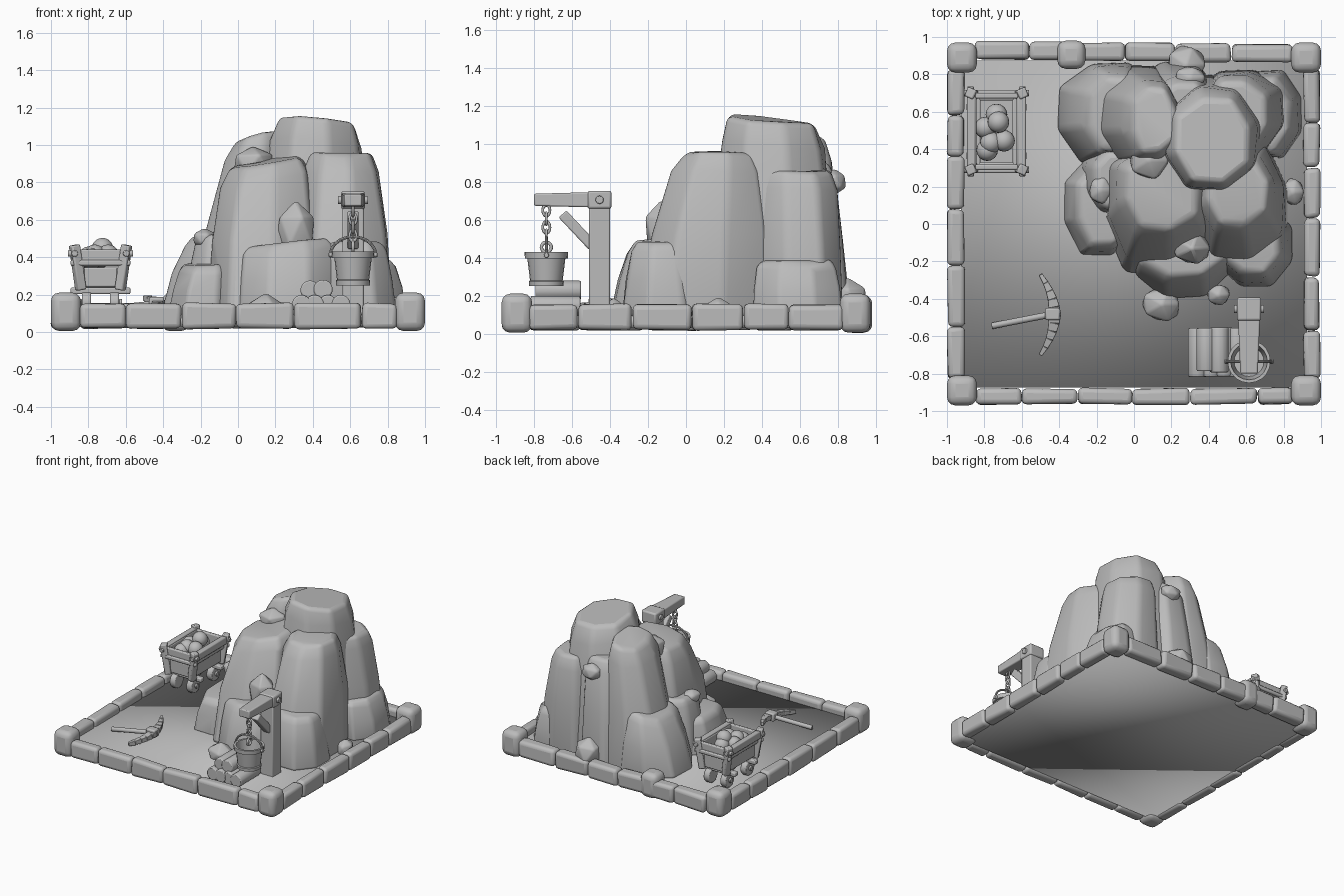
import bpy, bmesh, math, random
from mathutils import Vector

random.seed(4)
if bpy.data.objects.get("Cube"):
    bpy.data.objects.remove(bpy.data.objects["Cube"])

grey = bpy.data.materials.new("stone grey")
grey.use_nodes = True
grey.diffuse_color = (0.5, 0.5, 0.5, 1)
grey.node_tree.nodes["Principled BSDF"].inputs["Base Color"].default_value = (0.5, 0.5, 0.5, 1)
FLOOR = 0.095


def finish(ob, name, bevel=0, segments=2, angle=40):
    """Name, colour, bevel and smooth an object."""
    ob.name = name
    ob.data.materials.clear()
    ob.data.materials.append(grey)
    if bevel:
        mod = ob.modifiers.new("bevel", 'BEVEL')
        mod.width, mod.segments, mod.angle_limit = bevel, segments, math.radians(25)
    bpy.ops.object.select_all(action='DESELECT')
    ob.select_set(True)
    bpy.context.view_layer.objects.active = ob
    bpy.ops.object.shade_smooth_by_angle(angle=math.radians(angle))
    return ob


def from_bmesh(bm, name, **kw):
    bmesh.ops.recalc_face_normals(bm, faces=bm.faces)
    mesh = bpy.data.meshes.new(name)
    bm.to_mesh(mesh)
    bm.free()
    ob = bpy.data.objects.new(name, mesh)
    bpy.context.collection.objects.link(ob)
    return finish(ob, name, **kw)


def box(name, centre, size, bevel=0.01, jitter=0, **kw):
    bm = bmesh.new()
    bmesh.ops.create_cube(bm, size=1)
    for v in bm.verts:
        v.co = Vector(c + s * p + random.uniform(-jitter, jitter)
                      for c, s, p in zip(centre, size, v.co))
    return from_bmesh(bm, name, bevel=bevel, **kw)


def beam(name, a, b, size, end_scale=1, bevel=0.008):
    """Square timber from a to b."""
    a, b = Vector(a), Vector(b)
    turn = (b - a).to_track_quat('Z', 'Y')
    bm = bmesh.new()
    bmesh.ops.create_cube(bm, size=1)
    for v in bm.verts:
        k = end_scale if v.co.z > 0 else 1
        v.co = (b if v.co.z > 0 else a) + turn @ Vector((v.co.x * size[0] * k, v.co.y * size[1] * k, 0))
    return from_bmesh(bm, name, bevel=bevel)


def rod(name, a, b, r, sides=16, bevel=0.004):
    a, b = Vector(a), Vector(b)
    bpy.ops.mesh.primitive_cylinder_add(vertices=sides, radius=r, depth=(b - a).length, location=(a + b) / 2)
    ob = bpy.context.object
    ob.rotation_euler = (b - a).to_track_quat('Z', 'Y').to_euler()
    return finish(ob, name, bevel)


def torus(name, loc, rot, r, thick, stretch=1):
    bpy.ops.mesh.primitive_torus_add(location=loc, rotation=rot, major_radius=r, minor_radius=thick,
                                     major_segments=20, minor_segments=8)
    bpy.context.object.scale.x = stretch
    return finish(bpy.context.object, name, angle=80)


def column(name, base, top, height, tilt=(0, 0), bulge=0.38):
    """Tapered rock; base and top are x0, x1, y0, y1."""
    bm = bmesh.new()
    rings = []
    turn = random.uniform(-0.2, 0.2)
    for t, mix, shrink in ((0, 0, 1), (0.5, bulge, 1), (0.88, 0.82, 1), (1, 1, 0.88)):
        x0, x1, y0, y1 = (p + (q - p) * mix for p, q in zip(base, top))
        ring = []
        for i in range(8):
            a = (i + 0.5) * math.pi / 4 + turn
            c, s = math.cos(a), math.sin(a)
            r = 1.03 * shrink / (abs(c) ** 3.5 + abs(s) ** 3.5) ** (1 / 3.5) * random.uniform(0.95, 1.04)
            dx, dy = c * r * (x1 - x0) / 2, s * r * (y1 - y0) / 2
            z = FLOOR - 0.01 + (height - FLOOR) * t
            if t > 0.8:
                z += dx * tilt[0] + dy * tilt[1] + random.uniform(-0.015, 0.01)
            ring.append(bm.verts.new(((x0 + x1) / 2 + dx, (y0 + y1) / 2 + dy, z)))
        rings.append(ring)
    for low, high in zip(rings, rings[1:]):
        for i in range(8):
            j = (i + 1) % 8
            bm.faces.new((low[i], low[j], high[j], high[i]))
    bm.faces.new(rings[-1])
    bm.faces.new(rings[0][::-1])
    return from_bmesh(bm, name, bevel=0.03, segments=3, angle=60)


def stone(name, loc, size):
    bm = bmesh.new()
    bmesh.ops.create_icosphere(bm, subdivisions=1, radius=1)
    for v in bm.verts:
        v.co = Vector(c + s * p * random.uniform(0.9, 1.15) for c, s, p in zip(loc, size, v.co))
        v.co.z = max(v.co.z, FLOOR - 0.01)
    bmesh.ops.dissolve_limit(bm, angle_limit=0.3, verts=bm.verts, edges=bm.edges)
    return from_bmesh(bm, name, bevel=0.01, angle=50)


# Ground slab
box("ground", (0, 0, (FLOOR + 0.03) / 2), (1.85, 1.75, FLOOR - 0.03), bevel=0, angle=180)

# Border wall of rounded blocks
def wall(name, seams, place, size):
    for p, q in zip(seams, seams[1:]):
        x, y = place((p + q) / 2)
        length = q - p - 0.004
        dims = (length, size) if abs(y) > 0.88 else (size, length)
        box(name, (x, y, 0.087), (*dims, 0.135), bevel=0.026, jitter=0.006, segments=3)

wall("front_wall", (-0.85, -0.6, -0.3, -0.01, 0.3, 0.66, 0.85), lambda t: (t, -0.922), 0.085)
wall("back_wall", (-0.85, -0.56, -0.33, -0.05, 0.22, 0.52, 0.85), lambda t: (t, 0.92 - 0.01 * t), 0.095)
wall("left_wall", (-0.83, -0.57, -0.28, 0.03, 0.3, 0.54, 0.83), lambda t: (0.95, t), 0.085)
wall("right_wall", (-0.83, -0.55, -0.22, 0.08, 0.36, 0.58, 0.83), lambda t: (-0.952, t), 0.09)
for x in (-0.92, 0.92):
    for y in (-0.89, 0.89):
        box("corner_block", (x, y, 0.108), (0.16, 0.16, 0.205), bevel=0.045, segments=3)
box("gate_block", (-0.335, 0.905, 0.105), (0.15, 0.15, 0.2), bevel=0.045, segments=3)

# Mountain of overlapping rock columns
column("peak_rock", (0.08, 0.72, 0.12, 0.8), (0.2, 0.64, 0.2, 0.7), 1.14, (-0.08, -0.1))
column("front_rock", (-0.17, 0.42, -0.27, 0.45), (-0.07, 0.36, -0.05, 0.4), 0.92, (0.2, 0.05))
column("side_rock", (0.3, 0.82, -0.25, 0.45), (0.37, 0.73, -0.03, 0.38), 0.97)
column("back_right_rock", (-0.27, 0.25, 0.3, 0.85), (-0.02, 0.24, 0.36, 0.75), 1.06, (0.2, -0.1), 0.45)
column("low_back_right_rock", (-0.4, 0.1, 0.33, 0.86), (-0.25, 0.05, 0.38, 0.8), 0.56, (0.2, 0))
column("back_rock", (-0.02, 0.45, 0.4, 0.86), (0.1, 0.42, 0.4, 0.77), 0.92)
column("back_side_rock", (0.33, 0.82, 0.38, 0.83), (0.38, 0.72, 0.38, 0.78), 0.87)
column("low_right_rock", (-0.38, 0.02, -0.17, 0.35), (-0.3, 0.0, -0.12, 0.32), 0.37)
column("mid_right_rock", (-0.28, 0.05, 0.05, 0.42), (-0.22, 0.02, 0.08, 0.4), 0.54)
column("low_front_rock", (0.0, 0.52, -0.39, 0.05), (0.03, 0.5, -0.29, 0.05), 0.49, (0.08, 0))
column("low_front_side_rock", (0.45, 0.84, -0.33, 0.1), (0.48, 0.78, -0.27, 0.04), 0.5)
column("low_back_side_rock", (0.55, 0.9, 0.36, 0.82), (0.56, 0.83, 0.38, 0.78), 0.4)

# Loose stones
stone("front_spike", (0.31, -0.13, 0.54), (0.11, 0.09, 0.15))
stone("upper_wedge", (0.08, 0.34, 0.9), (0.11, 0.11, 0.1))
stone("right_ledge_stone", (-0.18, 0.18, 0.5), (0.07, 0.08, 0.06))
stone("back_knob", (0.3, 0.78, 0.8), (0.09, 0.07, 0.07))
stone("back_foot_stone", (0.28, 0.85, 0.18), (0.11, 0.11, 0.12))
stone("left_foot_stone", (0.85, 0.17, 0.12), (0.06, 0.08, 0.08))
stone("front_foot_stone", (0.15, -0.43, 0.11), (0.115, 0.1, 0.09))
stone("small_foot_stone", (0.45, -0.38, 0.11), (0.07, 0.06, 0.08))

# Mine cart
cx, cy = -0.735, 0.495
box("cart_floor", (cx, cy, 0.25), (0.2, 0.34, 0.025), bevel=0.005)
for s in (-1, 1):
    for low, high, w in ((0.24, 0.345, 0), (0.35, 0.44, 0.022)):
        # Sloping side and end planks
        z = (low + high) / 2
        beam("cart_side_plank", (cx + s * (0.1 + w), cy - 0.2, z),
             (cx + s * (0.1 + w), cy + 0.2, z), (0.03, high - low))
        beam("cart_end_plank", (cx - 0.1 - w, cy + s * (0.18 + w / 2), z),
             (cx + 0.1 + w, cy + s * (0.18 + w / 2), z), (0.03, high - low))
    beam("cart_rail", (cx + s * 0.135, cy - 0.22, 0.42), (cx + s * 0.135, cy + 0.22, 0.42), (0.045, 0.06))
    beam("cart_end_bar", (cx - 0.16, cy + s * 0.21, 0.37), (cx + 0.16, cy + s * 0.21, 0.37), (0.025, 0.03))
    beam("cart_axle_beam", (cx - 0.16, cy + s * 0.13, 0.22), (cx + 0.16, cy + s * 0.13, 0.22), (0.045, 0.035))
    for t in (-1, 1):
        beam("cart_post", (cx + s * 0.105, cy + t * 0.19, 0.225), (cx + s * 0.14, cy + t * 0.205, 0.465),
             (0.052, 0.05))
        rod("cart_bolt", (cx + s * 0.138, cy + t * 0.22, 0.42), (cx + s * 0.138, cy + t * 0.24, 0.42), 0.018, 10)
        rod("cart_bolt", (cx + s * 0.15, cy + t * 0.205, 0.42), (cx + s * 0.174, cy + t * 0.205, 0.42), 0.018, 10)
        rod("cart_wheel", (cx + s * 0.05, cy + t * 0.13, 0.157), (cx + s * 0.1, cy + t * 0.13, 0.157), 0.06, 20, 0.008)
        rod("wheel_hub", (cx + s * 0.1, cy + t * 0.13, 0.157), (cx + s * 0.115, cy + t * 0.13, 0.157), 0.02, 12)
for x, y, z in ((-0.05, -0.1, 0.39), (0.04, -0.05, 0.41), (0.01, 0.05, 0.445), (-0.06, 0.02, 0.4),
                (0.0, 0.09, 0.4), (-0.03, -0.06, 0.41)):
    bpy.ops.mesh.primitive_uv_sphere_add(segments=16, ring_count=10, radius=0.058, location=(cx + x, cy + y, z))
    finish(bpy.context.object, "ore_ball", angle=80)

# Crane
px = 0.615
beam("crane_post", (px, -0.455, FLOOR - 0.01), (px, -0.455, 0.69), (0.115, 0.11))
box("crane_cap", (px, -0.455, 0.705), (0.13, 0.125, 0.095), bevel=0.012)
beam("crane_arm", (px, -0.4, 0.705), (px, -0.8, 0.705), (0.125, 0.085), end_scale=0.75)
beam("crane_brace", (px, -0.49, 0.46), (px, -0.65, 0.63), (0.06, 0.055))
rod("crane_bolt", (px - 0.08, -0.455, 0.705), (px + 0.08, -0.455, 0.705), 0.022, 12)

# Chain and bucket
by = -0.735
for i in range(4):
    torus("chain_link", (px, by, 0.65 - i * 0.045), (0, math.pi / 2, i % 2 * math.pi / 2), 0.019, 0.007, 1.5)
torus("chain_ring", (px, by, 0.455), (0, math.pi / 2, 0), 0.026, 0.009)
bm = bmesh.new()
profile = ((0, 0.255), (0.08, 0.255), (0.09, 0.25), (0.092, 0.275), (0.086, 0.28), (0.1, 0.395), (0.113, 0.397),
           (0.115, 0.43), (0.098, 0.43), (0.08, 0.285), (0, 0.285))
verts = [bm.verts.new((r, 0, z)) for r, z in profile]
edges = [bm.edges.new(pair) for pair in zip(verts, verts[1:])]
bmesh.ops.spin(bm, geom=verts + edges, cent=(0, 0, 0), axis=(0, 0, 1), angle=math.tau, steps=20)
bmesh.ops.remove_doubles(bm, verts=bm.verts, dist=0.0005)
bucket = from_bmesh(bm, "bucket")
bucket.location = (px, by, 0)
arc = [(px + 0.122 * math.cos(a), by, 0.41 + 0.1 * math.sin(a)) for a in (i * math.pi / 10 for i in range(11))]
for p, q in zip(arc, arc[1:]):
    rod("bucket_handle", p, q, 0.008, 8, 0)
for s in (-1, 1):
    rod("bucket_lug", (px + s * 0.1, by, 0.413), (px + s * 0.13, by, 0.413), 0.014, 10)

# Log stack
for x, z, half in [(0.34 + 0.07 * i, 0.147, 0.13) for i in range(4)] + [(0.385, 0.224, 0.115), (0.455, 0.228, 0.12)]:
    y = -0.68 + random.uniform(-0.01, 0.01)
    rod("log", (x, y - half, z), (x, y + half, z), 0.052, 14, 0.008)

# Pickaxe lying on the ground
rod("pick_handle", (-0.76, -0.545, 0.118), (-0.4, -0.475, 0.155), 0.018, 10)
box("pick_socket", (-0.435, -0.482, 0.155), (0.08, 0.065, 0.065), bevel=0.01)
for s in (-1, 1):
    path = [Vector((-0.425 - 0.075 * t * t, -0.485 + s * 0.215 * t, 0.152 + s * 0.03 * t))
            for t in (i / 5 for i in range(6))]
    for i, (p, q) in enumerate(zip(path, path[1:])):
        w, end = 0.07 - 0.01 * i, 0.06 - 0.01 * i
        beam("pick_blade", p, q, (w, 0.04), end_scale=end / w, bevel=0.003)
